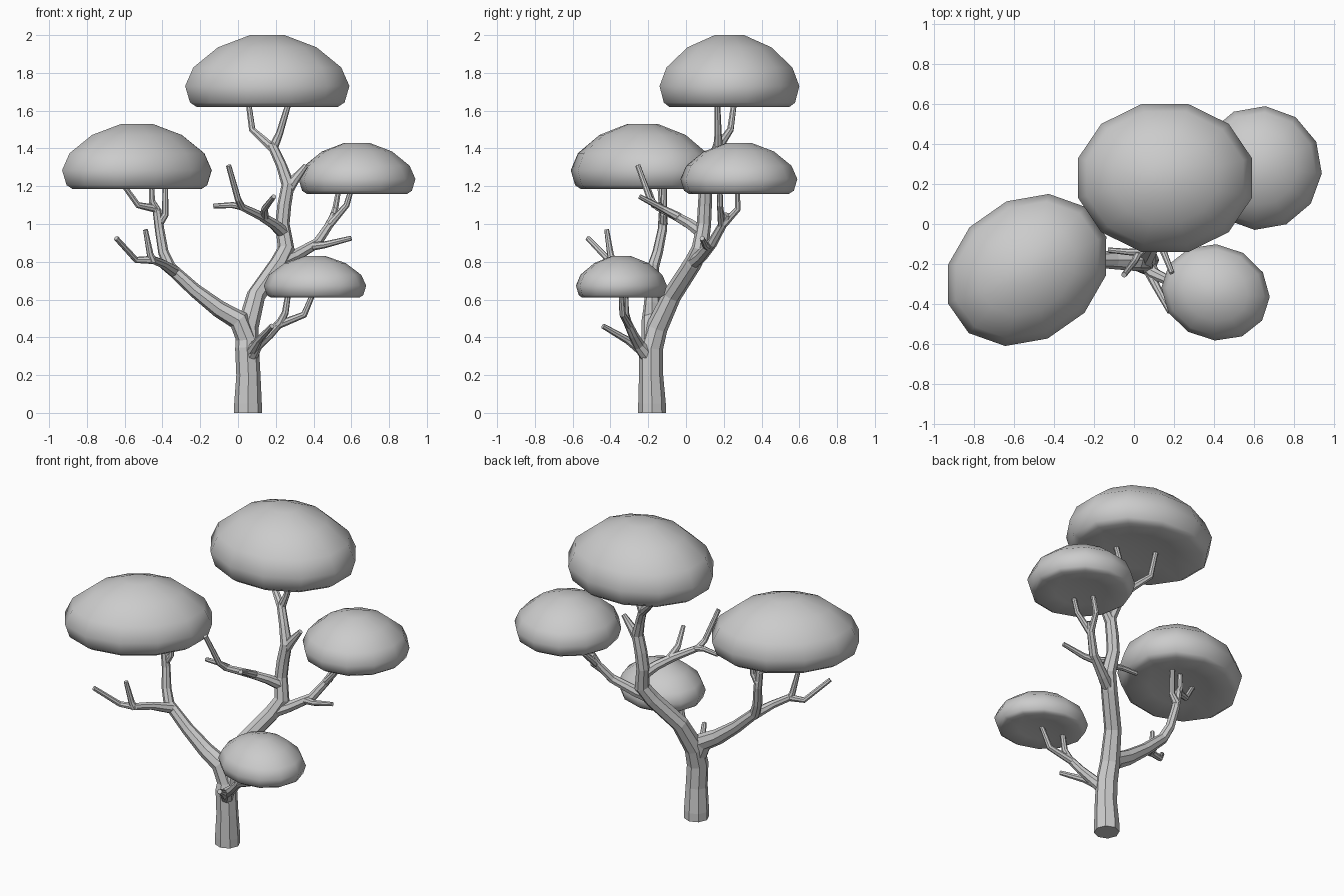
import bpy, bmesh
from math import cos, sin, radians, pi


def branch(name, *paths):
    """Eight-sided tapering tubes; each path is a list of (x, y, z, radius)."""
    cu = bpy.data.curves.new(name, 'CURVE')
    cu.dimensions = '3D'
    cu.bevel_depth = 1.0
    cu.bevel_resolution = 2
    cu.use_fill_caps = True
    for path in paths:
        sp = cu.splines.new('POLY')
        sp.points.add(len(path) - 1)
        sp.use_smooth = False
        for p, (x, y, z, r) in zip(sp.points, path):
            p.co = (x, y, z, 1)
            p.radius = r
    ob = bpy.data.objects.new(name, cu)
    bpy.context.collection.objects.link(ob)
    bpy.ops.object.select_all(action='DESELECT')
    ob.select_set(True)
    bpy.context.view_layer.objects.active = ob
    bpy.ops.object.convert(target='MESH')


# Canopy half-section: (radius, height) as fractions, from underside to crown
PROFILE = [(.5, .05), (.86, 0), (.94, .06), (1, .29), (.9, .55), (.6, .83), (.21, 1)]


def canopy(name, centre, half, z0, z1, turn=0, sides=12):
    bm = bmesh.new()
    k, t = 1 / cos(pi / sides), radians(turn)

    def point(r, h, i):
        a = 2 * pi * (i + .5) / sides
        x, y = half[0] * k * r * cos(a), half[1] * k * r * sin(a)
        return bm.verts.new((centre[0] + x * cos(t) - y * sin(t),
                             centre[1] + x * sin(t) + y * cos(t), z0 + (z1 - z0) * h))

    rings = [[point(r, h, i) for i in range(sides)] for r, h in PROFILE]
    low, top = point(0, .12, 0), point(0, 1, 0)
    for i in range(sides):
        j = (i + 1) % sides
        for a, b in zip(rings, rings[1:]):
            bm.faces.new((a[i], a[j], b[j], b[i]))
        bm.faces.new((low, rings[0][j], rings[0][i]))
        bm.faces.new((top, rings[-1][i], rings[-1][j]))
    for f in bm.faces:
        f.smooth = True
    me = bpy.data.meshes.new(name)
    bm.to_mesh(me)
    bm.free()
    bpy.context.collection.objects.link(bpy.data.objects.new(name, me))


# Trunk sweeping into the main leader
branch("trunk", [(.053, -.18, 0, .073), (.053, -.18, .05, .073), (.055, -.185, .2, .064),
                 (.048, -.185, .34, .063), (.05, -.155, .45, .058), (.095, -.075, .62, .05),
                 (.215, .035, .79, .048), (.255, .075, .87, .045), (.235, .095, 1.0, .038),
                 (.245, .1, 1.1, .037), (.265, .105, 1.21, .035), (.23, .13, 1.31, .028),
                 (.18, .17, 1.42, .025)])
# Twigs holding the top canopy, and the broken stub beside them
branch("top_twigs",
       [(.195, .16, 1.39, .026), (.075, .235, 1.5, .018), (.05, .26, 1.68, .014)],
       [(.185, .17, 1.4, .026), (.22, .17, 1.48, .019), (.28, .165, 1.68, .014)],
       [(.262, .105, 1.18, .032), (.3, .107, 1.235, .026), (.36, .11, 1.31, .014)])
# Left limb with its side twigs
branch("left_limb",
       [(.05, -.18, .38, .055), (.005, -.18, .49, .055), (-.1, -.18, .55, .046),
        (-.23, -.178, .65, .037), (-.36, -.175, .77, .032), (-.395, -.15, .85, .028),
        (-.415, -.125, .97, .025), (-.43, -.12, 1.08, .023)],
       [(-.42, -.12, 1.0, .024), (-.385, -.12, 1.05, .018), (-.385, -.115, 1.24, .014)],
       [(-.43, -.12, 1.07, .024), (-.455, -.13, 1.12, .018), (-.46, -.14, 1.24, .014)],
       [(-.43, -.12, 1.08, .022), (-.53, -.17, 1.1, .017), (-.63, -.22, 1.24, .014)],
       [(-.34, -.18, .75, .033), (-.4, -.29, .79, .024), (-.45, -.39, .81, .022),
        (-.54, -.41, .81, .017), (-.645, -.52, .925, .014)],
       [(-.45, -.39, .8, .022), (-.465, -.4, .84, .018), (-.49, -.42, .97, .013)])
# Right limb with its side twigs
branch("right_limb",
       [(.21, .03, .79, .04), (.3, .08, .83, .033), (.42, .14, .9, .027),
        (.48, .19, .99, .023), (.51, .22, 1.05, .021)],
       [(.49, .2, 1.0, .022), (.515, .275, 1.08, .017), (.54, .27, 1.22, .013)],
       [(.48, .19, .99, .021), (.575, .18, 1.1, .016), (.61, .18, 1.22, .013)],
       [(.38, .12, .88, .024), (.46, .1, .89, .018), (.6, .085, .925, .013)])
# Bare limb reaching forward from the leader
branch("bare_limb",
       [(.245, .09, .95, .036), (.19, .02, 1.0, .029), (.125, -.05, 1.04, .025),
        (.02, -.15, 1.09, .02), (0, -.19, 1.13, .017), (-.05, -.255, 1.31, .014)],
       [(.03, -.14, 1.09, .02), (-.03, -.14, 1.1, .016), (-.13, -.13, 1.095, .013)],
       [(.14, -.035, 1.035, .024), (.14, -.12, 1.08, .018), (.19, -.245, 1.145, .013)])
# Low front limb under the small canopy
branch("front_limb",
       [(.05, -.185, .28, .045), (.1, -.25, .36, .032), (.165, -.28, .415, .026),
        (.225, -.31, .48, .022), (.25, -.32, .53, .018), (.27, -.32, .66, .014)],
       [(.2, -.3, .46, .022), (.35, -.335, .52, .018), (.41, -.345, .66, .013)],
       [(.07, -.22, .32, .03), (.11, -.31, .385, .02), (.18, -.44, .46, .014)])

# Leaf canopies
canopy("top_canopy", (.155, .23), (.435, .37), 1.62, 2.0)
canopy("left_canopy", (-.535, -.23), (.42, .34), 1.185, 1.53, 35)
canopy("right_canopy", (.63, .28), (.30, .30), 1.16, 1.43, 70)
canopy("small_canopy", (.408, -.342), (.265, .23), .61, .83, -18)
